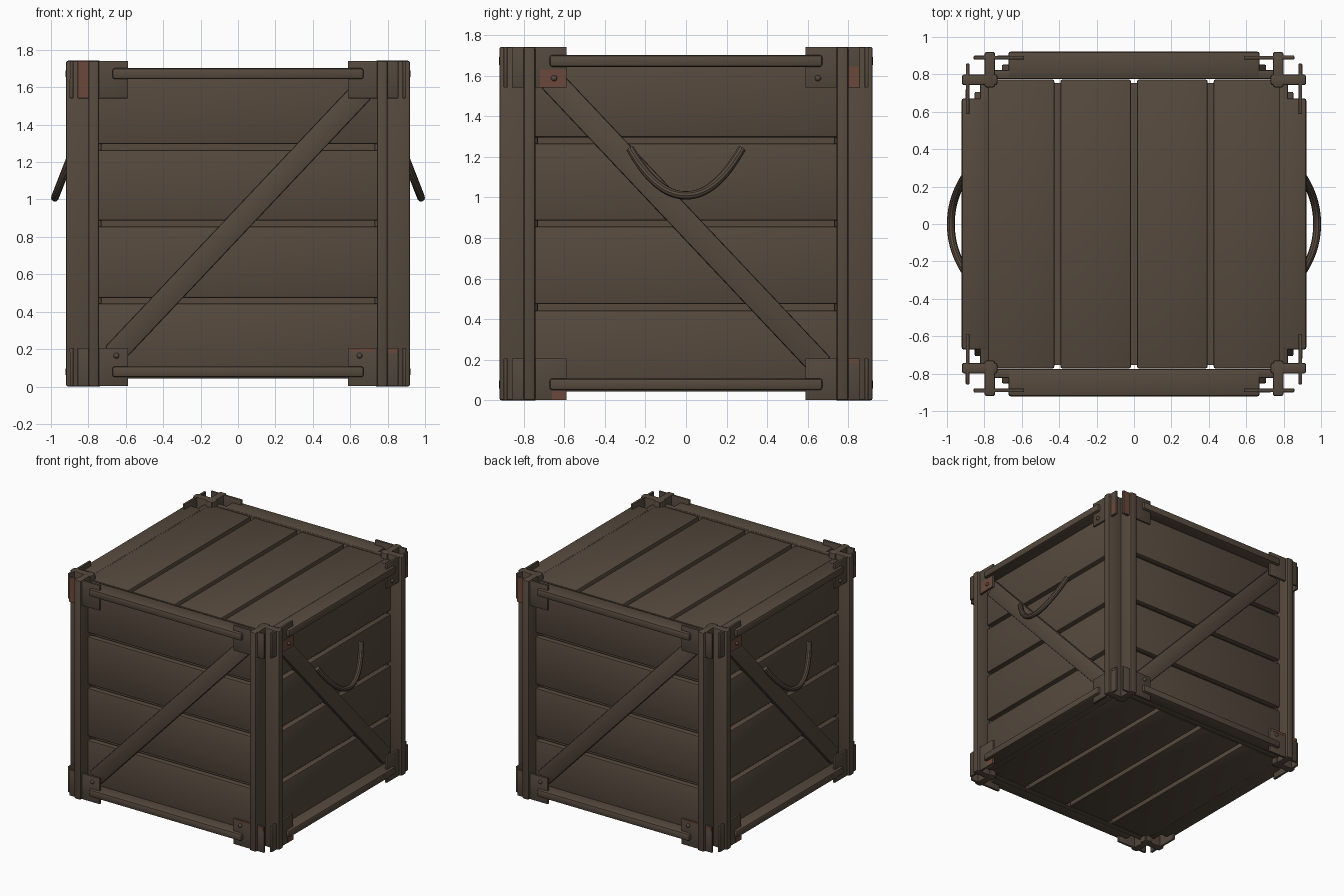
import bpy, bmesh, math
from mathutils import Matrix, Vector

if "Cube" in bpy.data.objects:
    bpy.data.objects.remove(bpy.data.objects["Cube"])


def material(name, col):
    m = bpy.data.materials.new(name)
    m.diffuse_color = (*col, 1)
    m.use_nodes = True
    m.node_tree.nodes["Principled BSDF"].inputs["Base Color"].default_value = m.diffuse_color
    return m


WOOD = material("brown_wood", (0.092, 0.067, 0.047))
METAL = material("dark_brown_metal", (0.088, 0.065, 0.047))
RUST = material("rust", (0.150, 0.066, 0.043))


def finish(name, bm, mat, spin=0.0):
    bm.transform(Matrix.Rotation(spin, 4, 'Z'))
    bmesh.ops.recalc_face_normals(bm, faces=bm.faces)
    me = bpy.data.meshes.new(name)
    bm.to_mesh(me)
    bm.free()
    me.materials.append(mat)
    ob = bpy.data.objects.new(name, me)
    bpy.context.collection.objects.link(ob)
    bpy.ops.object.select_all(action='DESELECT')
    ob.select_set(True)
    bpy.context.view_layer.objects.active = ob
    bpy.ops.object.shade_smooth_by_angle(angle=math.radians(35))
    return ob


def box(name, x, y, z, mat=WOOD, bevel=0.01, spin=0.0, tilt=0.0):
    """Box from (min, max) ranges, tilted about y through its centre, then spun about z."""
    bm = bmesh.new()
    bmesh.ops.create_cube(bm, size=1)
    size = [abs(r[1] - r[0]) for r in (x, y, z)]
    mid = Vector([(r[0] + r[1]) / 2 for r in (x, y, z)])
    bm.transform(Matrix.Diagonal((*size, 1)))
    if bevel:
        bmesh.ops.bevel(bm, geom=bm.edges[:], offset=bevel, segments=2, profile=0.5,
                        affect='EDGES')
    bm.transform(Matrix.Translation(mid) @ Matrix.Rotation(tilt, 4, 'Y'))
    return finish(name, bm, mat, spin)


def bolt(x, z, spin):
    bm = bmesh.new()
    bmesh.ops.create_uvsphere(bm, u_segments=12, v_segments=8, radius=0.015)
    bm.transform(Matrix.Translation((x, -0.9, z)))
    finish("bolt", bm, METAL, spin)


def handle(spin):
    """Hanging rope-like bow, leaning outwards towards the bottom."""
    bm = bmesh.new()
    rings, n, r = [], 28, 0.021
    pts = []
    for i in range(n + 1):
        t = 2 * i / n - 1
        rise = 0.23 * abs(t) ** 2.1
        pts.append(Vector((0.275 * t, -0.979 + 0.39 * rise, 1.01 + rise)))
    side = Vector((0, -1, -0.39)).cross(Vector((1, 0, 0))).normalized()
    out = Vector((0, -0.93, 0.36)).normalized()
    for i, p in enumerate(pts):
        d = (pts[min(i + 1, n)] - pts[max(i - 1, 0)]).normalized()
        u = d.cross(side).normalized()
        u = d.cross(u).normalized()
        v = d.cross(u)
        rings.append([bm.verts.new(p + r * (math.cos(a) * u + math.sin(a) * v))
                      for a in (k * math.tau / 10 for k in range(10))])
    for a, b in zip(rings, rings[1:]):
        for k in range(10):
            bm.faces.new((a[k], a[k - 1], b[k - 1], b[k]))
    bm.faces.new(rings[0])
    bm.faces.new(rings[-1])
    finish("handle", bm, WOOD, spin)


# inner body behind the plank gaps
box("inner_body", (-0.755, 0.755), (-0.755, 0.755), (0.085, 1.655), bevel=0)

# lid and floor planks
edges = [-0.78, -0.41, 0, 0.41, 0.78]
for a, b in zip(edges, edges[1:]):
    x = (a + (0.016 if a > -0.7 else 0), b - (0.016 if b < 0.7 else 0))
    box("lid_plank", x, (-0.772, 0.772), (1.645, 1.698))
    box("floor_plank", x, (-0.772, 0.772), (0.044, 0.097))

# rust patches per face kind: local x range, z range
PATCHES = {
    0: [((-0.855, -0.75), (1.545, 1.738)), ((0.59, 0.73), (0.186, 0.203)),
        ((0.80, 0.852), (0.178, 0.203))],
    1: [((-0.72, -0.59), (1.543, 1.63)), ((0.80, 0.853), (1.543, 1.645)),
        ((0.80, 0.85), (0.185, 0.203)), ((-0.66, -0.59), (0.003, 0.045))],
}

# four sides, opposite ones alike
for k in range(4):
    spin = k * math.pi / 2
    kind = k % 2
    # wall planks
    for z in ((0.044, 0.443), (0.474, 0.856), (0.887, 1.265), (1.296, 1.697)):
        box("wall_plank", (-0.785, 0.785), (-0.824, -0.774), z, spin=spin)
    # rails at top and bottom
    for z in ((0.05, 0.108), (1.643, 1.702)):
        box("rail", (-0.672, 0.672), (-0.922, -0.785), z, bevel=0.014, spin=spin)
    # diagonal brace
    ang = math.atan2(0.72, 0.68) * (-1 if kind == 0 else 1)
    box("diagonal_brace", (-0.97, 0.97), (-0.852, -0.80), (0.814, 0.936),
        bevel=0.008, spin=spin, tilt=ang)
    for s in (-1, 1):
        # corner post boards
        box("corner_post", sorted((s * 0.742, s * 0.80)), (-0.92, -0.73), (0, 1.742),
            bevel=0.012, spin=spin)
        # corner plates
        for z in ((0.002, 0.207), (1.541, 1.741)):
            box("corner_plate", sorted((s * 0.588, s * 0.857)), (-0.898, -0.88), z,
                METAL, 0.003, spin)
        bolt(s * 0.65, 0.165 if kind == 0 else 1.587, spin)
    for x, z in PATCHES[kind]:
        box("rust_patch", x, (-0.9, -0.894), z, RUST, 0, spin)
    if kind == 1:
        handle(spin)
